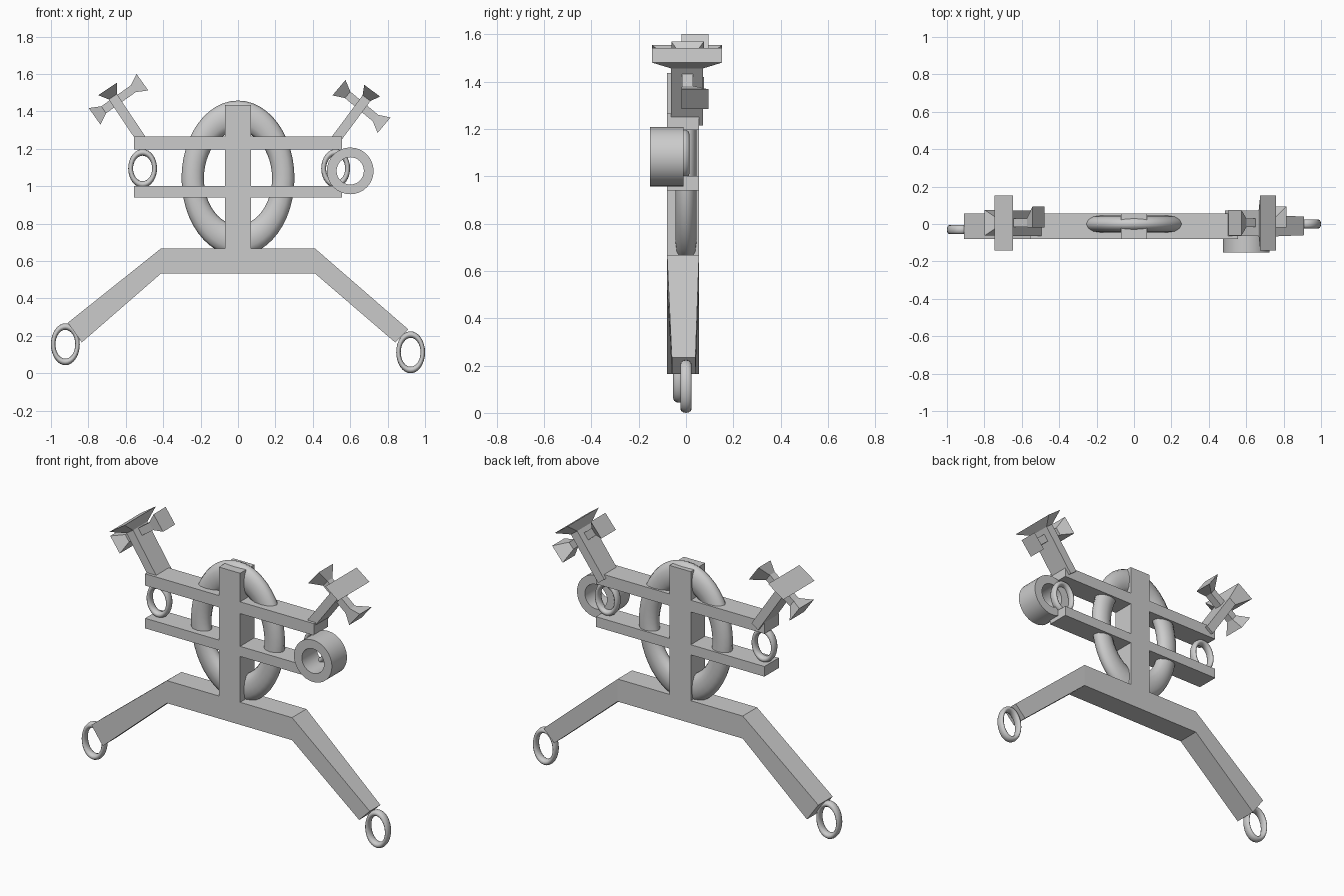
import bpy
import math
from mathutils import Vector

if "Cube" in bpy.data.objects:
    bpy.data.objects.remove(bpy.data.objects["Cube"])


def mesh_object(name, verts, faces):
    mesh = bpy.data.meshes.new(name)
    mesh.from_pydata(verts, [], faces)
    mesh.update()
    obj = bpy.data.objects.new(name, mesh)
    bpy.context.collection.objects.link(obj)
    # make the normals consistent
    bpy.context.view_layer.objects.active = obj
    bpy.ops.object.select_all(action='DESELECT')
    obj.select_set(True)
    bpy.ops.object.mode_set(mode='EDIT')
    bpy.ops.mesh.select_all(action='SELECT')
    bpy.ops.mesh.normals_make_consistent(inside=False)
    bpy.ops.object.mode_set(mode='OBJECT')
    return obj


def loft(name, sections):
    """Section = (edge point a, edge point b, y front, y back), points in xz."""
    verts, faces = [], []
    for a, b, y0, y1 in sections:
        verts += [(a[0], y0, a[1]), (a[0], y1, a[1]),
                  (b[0], y1, b[1]), (b[0], y0, b[1])]
    for i in range(len(sections) - 1):
        for k in range(4):
            n = (k + 1) % 4
            faces.append((4*i + k, 4*i + n, 4*i + 4 + n, 4*i + 4 + k))
    e = len(verts) - 4
    faces += [(3, 2, 1, 0), (e, e + 1, e + 2, e + 3)]
    return mesh_object(name, verts, faces)


def rod(name, start, end, stations):
    """Straight bar; station = (distance from start, width, y front, y back)."""
    s, e = Vector(start), Vector(end)
    d = (e - s).normalized()
    n = Vector((-d.y, d.x))
    return loft(name, [(s + d*t + n*w/2, s + d*t - n*w/2, y0, y1)
                       for t, w, y0, y1 in stations])


def block(name, x0, x1, z0, z1, y0=-0.08, y1=0.055):
    return loft(name, [((x0, z1), (x0, z0), y0, y1), ((x1, z1), (x1, z0), y0, y1)])


def oval_ring(name, x, y, z, half_w, half_h, tube, depth, segs):
    """Torus facing the front, stretched upward."""
    bpy.ops.mesh.primitive_torus_add(
        major_segments=segs, minor_segments=12, major_radius=half_w - tube,
        minor_radius=tube, location=(x, y, z), rotation=(math.pi/2, 0, 0))
    obj = bpy.context.object
    obj.name = name
    obj.scale = (1, half_h / half_w, depth / tube)
    bpy.ops.object.transform_apply(location=False)
    bpy.ops.object.shade_smooth()


# central post, cross beams and large oval ring
block("post", -0.07, 0.07, 0.60, 1.435)
block("upper_beam", -0.555, 0.555, 1.195, 1.265)
block("lower_beam", -0.555, 0.555, 0.94, 1.0)
oval_ring("large_ring", 0, 0, 1.043, 0.302, 0.415, 0.06, 0.045, 48)

# bent base with legs, right leg tapering in depth
loft("leg_base", [((-0.91, 0.27), (-0.835, 0.165), -0.08, 0.055),
                  ((-0.412, 0.667), (-0.412, 0.533), -0.08, 0.055),
                  ((0.412, 0.667), (0.412, 0.533), -0.08, 0.055),
                  ((0.91, 0.235), (0.84, 0.165), -0.06, 0.04)])

# rings at the feet and between the beams
oval_ring("left_foot_ring", -0.923, -0.03, 0.155, 0.077, 0.112, 0.012, 0.024, 32)
oval_ring("right_foot_ring", 0.923, 0, 0.112, 0.077, 0.112, 0.012, 0.024, 32)
oval_ring("left_beam_ring", -0.51, -0.01, 1.095, 0.077, 0.103, 0.013, 0.024, 32)
oval_ring("right_beam_ring", 0.522, -0.01, 1.095, 0.077, 0.103, 0.013, 0.024, 32)

# hollow drum on the front right
SEGS = 32
profile = [(0.125, -0.152), (0.125, -0.01), (0.073, -0.01), (0.073, -0.152)]
verts, faces = [], []
for i in range(SEGS):
    a = 2 * math.pi * i / SEGS
    verts += [(0.6 + r*math.cos(a), y, 1.082 + r*math.sin(a)) for r, y in profile]
    j = (i + 1) % SEGS
    faces += [(4*i + k, 4*i + (k + 1) % 4, 4*j + (k + 1) % 4, 4*j + k) for k in range(4)]
mesh_object("drum", verts, faces)
bpy.ops.object.shade_smooth_by_angle()

# tilted struts with flared heads, each carrying a flared crossbar
for side, base, tip, bar_a, bar_b, head in (
        ("left", (-0.503, 1.23), (-0.697, 1.52), (-0.767, 1.374), (-0.511, 1.556), 0.12),
        ("right", (0.508, 1.23), (0.717, 1.511), (0.54, 1.527), (0.781, 1.326), 0.105)):
    length = (Vector(tip) - Vector(base)).length
    rod(side + "_strut", base, tip, [(0, 0.052, -0.063, 0.072),
                                     (length - 0.05, 0.052, -0.063, 0.072),
                                     (length, head, -0.143, 0.152)])
    length = (Vector(bar_b) - Vector(bar_a)).length
    rod(side + "_crossbar", bar_a, bar_b, [(0, 0.108, -0.062, 0.075),
                                           (0.06, 0.045, -0.017, 0.03),
                                           (length - 0.06, 0.045, -0.017, 0.03),
                                           (length, 0.108, -0.02, 0.094)])
